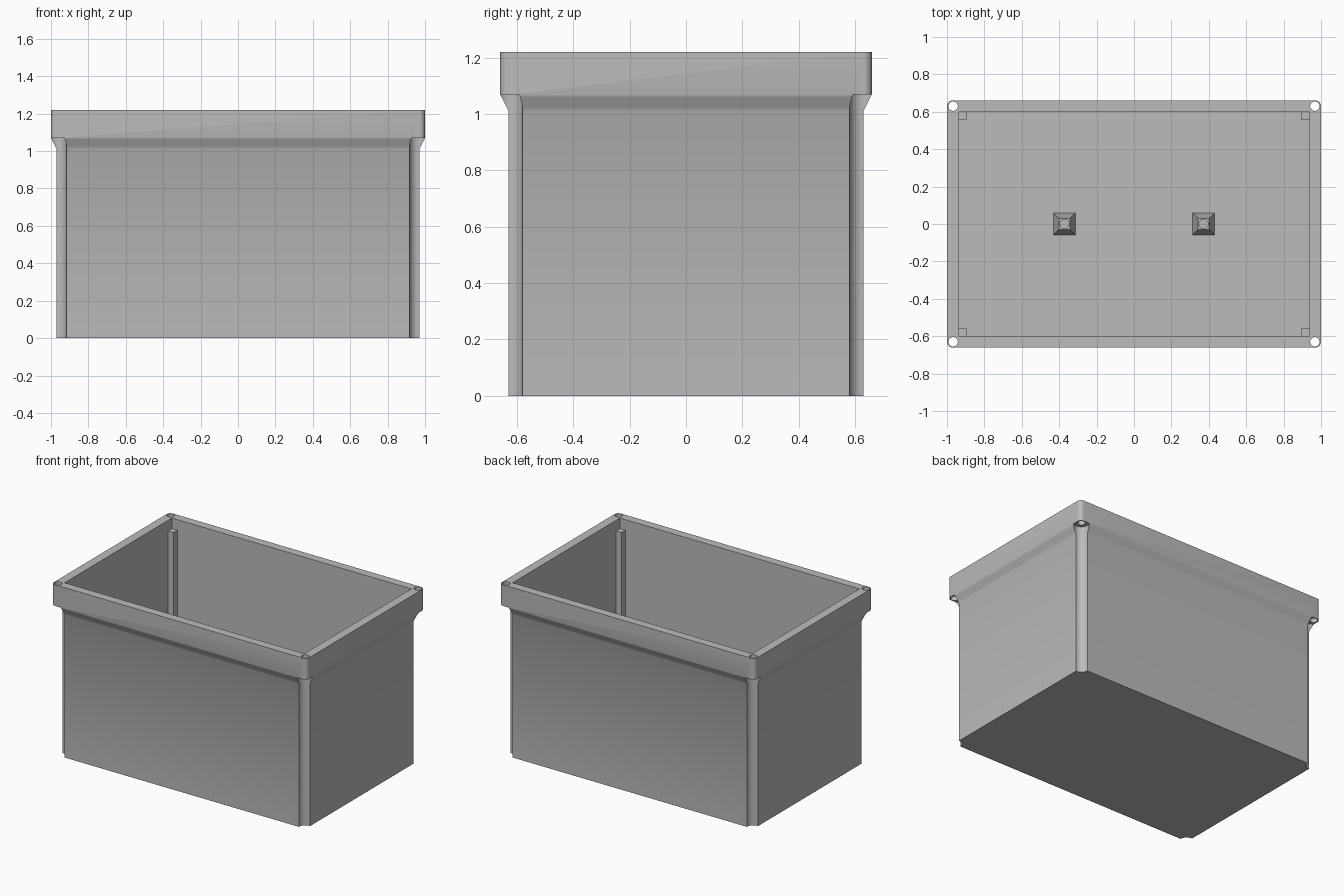
import bpy, bmesh, math

if "Cube" in bpy.data.objects:
    bpy.data.objects.remove(bpy.data.objects["Cube"], do_unlink=True)

# Single flat material
grey = bpy.data.materials.new("plain grey")
grey.use_nodes = True
COLOUR = (0.5, 0.5, 0.5, 1)
grey.diffuse_color = COLOUR
grey.node_tree.nodes["Principled BSDF"].inputs["Base Color"].default_value = COLOUR

HEIGHT, RIM_BASE, FLOOR = 1.22, 1.07, 0.03
CORNERS = [(sx, sy) for sx in (-1, 1) for sy in (-1, 1)]


def outline(hx, hy, r, steps=6):
    """Counter-clockwise rectangle with rounded corners."""
    points = []
    for q, (sx, sy) in enumerate([(1, 1), (-1, 1), (-1, -1), (1, -1)]):
        for i in range(steps + 1):
            a = math.pi / 2 * (q + i / steps)
            points.append((sx * (hx - r) + r * math.cos(a),
                           sy * (hy - r) + r * math.sin(a)))
    return points


def square(hx, hy):
    return [(hx, hy), (-hx, hy), (-hx, -hy), (hx, -hy)]


def circle(r, n=32):
    return [(r * math.cos(2 * math.pi * i / n), r * math.sin(2 * math.pi * i / n))
            for i in range(n)]


def loft(name, sections, at=(0, 0)):
    """Closed solid through (outline, height) sections, placed at x, y."""
    bm = bmesh.new()
    rings = [[bm.verts.new((x + at[0], y + at[1], z)) for x, y in pts]
             for pts, z in sections]
    n = len(rings[0])
    for low, high in zip(rings, rings[1:]):
        for i in range(n):
            j = (i + 1) % n
            bm.faces.new((low[i], low[j], high[j], high[i]))
    bm.faces.new(rings[0][::-1])
    bm.faces.new(rings[-1])
    mesh = bpy.data.meshes.new(name)
    bm.to_mesh(mesh)
    bm.free()
    mesh.materials.append(grey)
    obj = bpy.data.objects.new(name, mesh)
    bpy.context.collection.objects.link(obj)
    return obj


def combine(target, tool, operation):
    """Apply a boolean and discard the tool."""
    mod = target.modifiers.new(operation, "BOOLEAN")
    mod.operation, mod.object, mod.solver = operation, tool, "EXACT"
    bpy.context.view_layer.objects.active = target
    bpy.ops.object.modifier_apply(modifier=mod.name)
    bpy.data.objects.remove(tool, do_unlink=True)


def smooth(obj):
    bpy.ops.object.select_all(action="DESELECT")
    obj.select_set(True)
    bpy.context.view_layer.objects.active = obj
    bpy.ops.object.shade_smooth_by_angle(angle=math.radians(35))


# Box body flaring out into the thick rim
body = outline(0.97, 0.63, 0.03)
rim = outline(1.0, 0.66, 0.03)
box = loft("box_shell", [(body, 0), (body, 1.01), (rim, RIM_BASE), (rim, HEIGHT)])
combine(box, loft("cavity", [(square(0.938, 0.6), FLOOR),
                             (square(0.938, 0.6), HEIGHT + 0.1)]), "DIFFERENCE")

# Square posts filling the inside corners
for sx, sy in CORNERS:
    post = loft("corner_post", [(square(0.0275, 0.0275), FLOOR - 0.01),
                                (square(0.0275, 0.0275), 1.145)],
                (sx * 0.9225, sy * 0.5845))
    combine(box, post, "UNION")

# Corner screw channels below the rim and screw holes through it
for sx, sy in CORNERS:
    at = (sx * 0.967, sy * 0.63)
    combine(box, loft("channel", [(circle(0.05), -0.1), (circle(0.05), RIM_BASE)], at),
            "DIFFERENCE")
    combine(box, loft("screw_hole", [(circle(0.025), 1.0), (circle(0.025), HEIGHT + 0.1)], at),
            "DIFFERENCE")
smooth(box)

# Tapered mounting pedestals on the floor, each with a blind hole
for side, x in (("right", -0.372), ("left", 0.372)):
    pedestal = loft(side + "_pedestal", [(square(0.06, 0.06), FLOOR - 0.005),
                                         (square(0.03, 0.03), 0.15)], (x, 0))
    combine(pedestal, loft("blind_hole", [(circle(0.024), 0.06), (circle(0.024), 0.25)], (x, 0)),
            "DIFFERENCE")
    smooth(pedestal)
